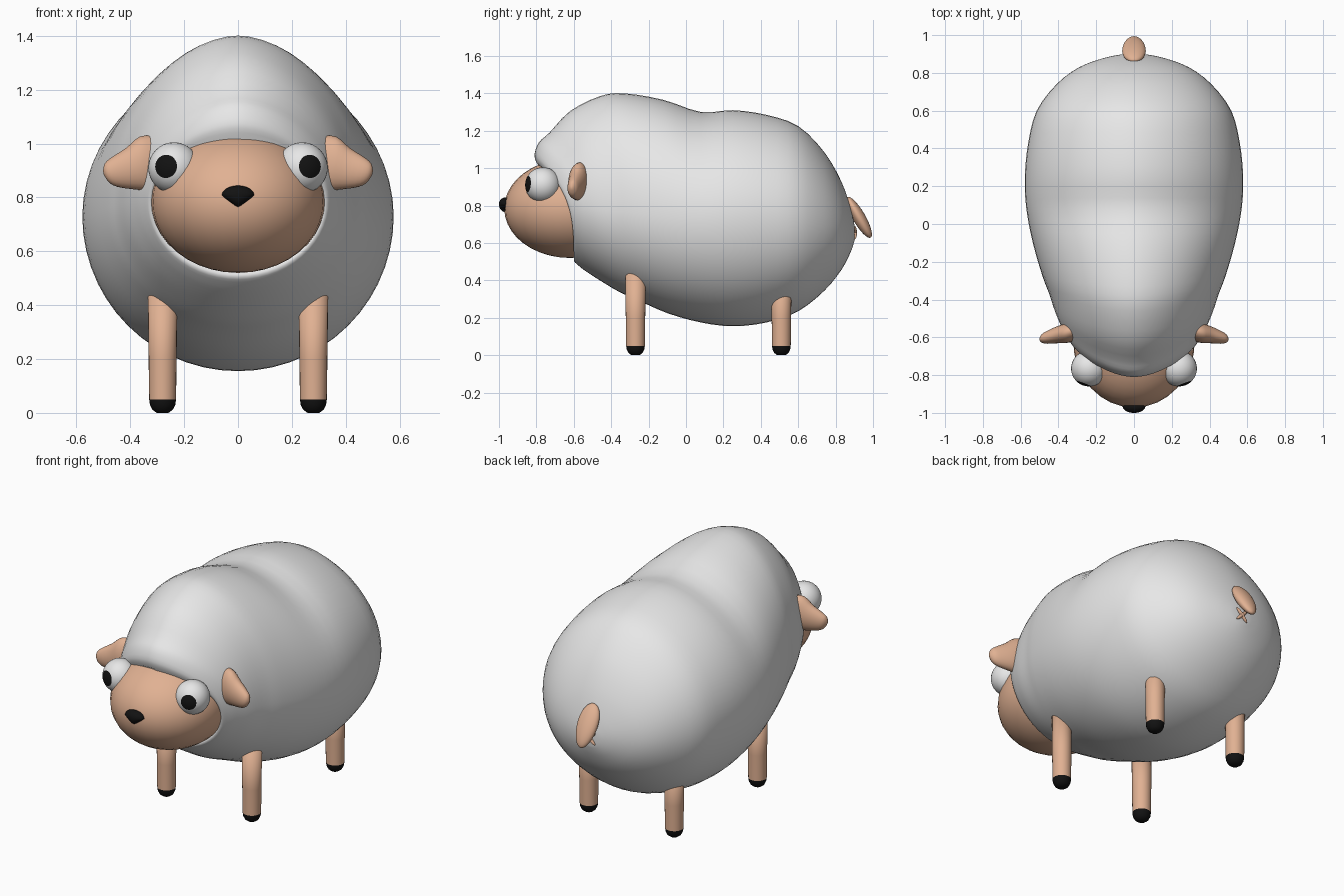
import bpy, bmesh, math
from mathutils import Vector, Matrix

if "Cube" in bpy.data.objects:
    bpy.data.objects.remove(bpy.data.objects["Cube"])


def material(name, rgb):
    m = bpy.data.materials.new(name)
    m.diffuse_color = (*rgb, 1)
    m.use_nodes = True
    m.node_tree.nodes["Principled BSDF"].inputs["Base Color"].default_value = m.diffuse_color
    return m


WOOL = material("wool_white", (0.8, 0.8, 0.8))
SKIN = material("skin_tan", (0.75, 0.44, 0.29))
BLACK = material("black", (0.006, 0.006, 0.006))


def finish(bm, name, mats, rule=None):
    """Turn a bmesh into a smooth object; rule(centre) picks the material."""
    bmesh.ops.recalc_face_normals(bm, faces=bm.faces)
    for f in bm.faces:
        f.smooth = True
        if rule:
            f.material_index = rule(f.calc_center_median())
    me = bpy.data.meshes.new(name)
    bm.to_mesh(me)
    bm.free()
    for m in mats:
        me.materials.append(m)
    ob = bpy.data.objects.new(name, me)
    bpy.context.collection.objects.link(ob)
    return ob


def loft(name, rings, mats, rule=None):
    """Skin a list of closed rings and cap both ends."""
    bm = bmesh.new()
    vs = [[bm.verts.new(p) for p in r] for r in rings]
    n = len(vs[0])
    for a, b in zip(vs, vs[1:]):
        for i in range(n):
            j = (i + 1) % n
            bm.faces.new((a[i], a[j], b[j], b[i]))
    bm.faces.new(vs[0])
    bm.faces.new(vs[-1])
    return finish(bm, name, mats, rule)


def ball(name, centre, radii, mat, rot=Matrix(), shape=None):
    """Ellipsoid, optionally reshaped on the unit sphere, then rotated."""
    bm = bmesh.new()
    bmesh.ops.create_uvsphere(bm, u_segments=32, v_segments=20, radius=1)
    if shape:
        for v in bm.verts:
            v.co = shape(v.co)
    bm.transform(Matrix.Translation(centre) @ rot @ Matrix.Diagonal((*radii, 1)))
    return finish(bm, name, [mat])


def smooth_keys(keys, steps):
    """Catmull-Rom interpolation between key tuples."""
    out = []
    for i in range(len(keys) - 1):
        q = [keys[max(0, min(len(keys) - 1, i + k))] for k in (-1, 0, 1, 2)]
        for s in range(steps):
            t = s / steps
            out.append([0.5 * (2 * b + (c - a) * t + (2 * a - 5 * b + 4 * c - d) * t * t
                               + (3 * b - a - 3 * c + d) * t ** 3) for a, b, c, d in zip(*q)])
    return out + [list(keys[-1])]


# Wool body: top y, top z, bottom y, bottom z, half width, height of widest point
BODY = [
    (-.80, 1.03, -.59, .53, .315, .79), (-.81, 1.075, -.60, .505, .33, .79),
    (-.785, 1.14, -.57, .475, .355, .79), (-.73, 1.19, -.53, .445, .38, .79),
    (-.62, 1.305, -.46, .40, .415, .78), (-.46, 1.385, -.36, .34, .45, .77),
    (-.33, 1.40, -.27, .30, .485, .76), (-.12, 1.365, -.10, .225, .535, .74),
    (.08, 1.30, .08, .175, .57, .73), (.25, 1.31, .25, .155, .578, .73),
    (.43, 1.285, .43, .175, .56, .73), (.60, 1.225, .60, .235, .515, .72),
    (.74, 1.085, .74, .345, .41, .70), (.83, .93, .83, .455, .29, .68),
    (.88, .79, .88, .55, .155, .67), (.90, .70, .90, .61, .05, .66),
]


def body_ring(k, n=56):
    yt, zt, yb, zb, w, zc = k
    ring = []
    for i in range(n):
        a = 2 * math.pi * i / n
        c, s = math.cos(a), math.sin(a)
        z = zc + c * ((zt - zc) if c > 0 else (zc - zb))
        t = max(0, (z - zb) / (zt - zb))
        x = math.copysign(abs(s) ** (1.1 if c > 0 else 1), s) * w
        ring.append((x, yb + (yt - yb) * t ** 3, z))
    return ring


loft("wool_body", [body_ring(k) for k in smooth_keys(BODY, 3)], [WOOL])

# Face
ball("face", (0, -.62, .785), (.322, .352, .265), SKIN)

# Nose: rounded triangle, narrow at the bottom
ball("nose", (0, -.965, .808), (.06, .035, .036), BLACK,
     shape=lambda c: Vector((c.x * (1 + .7 * min(0, c.z)), c.y, c.z * (1 if c.z > 0 else 1.2))))


def circle(centre, u, v, n=24):
    return [Vector(centre) + Vector(u) * math.cos(2 * math.pi * i / n)
            + Vector(v) * math.sin(2 * math.pi * i / n) for i in range(n)]


# Ear sections: x, y, z, y radius, z radius
EAR = [(.29, -.56, .93, .05, .10), (.345, -.575, .926, .053, .10), (.40, -.585, .907, .046, .077),
       (.46, -.60, .894, .034, .054), (.488, -.606, .892, .022, .034), (.50, -.61, .892, .004, .006)]
# Leg sections: z, radius
LEG = [(0, .022), (.012, .038), (.03, .047), (.05, .05), (.052, .05), (.2, .052), (.45, .055)]

for s, side in ((-1, "left"), (1, "right")):
    # Eyes: sphere with its pole aimed where the pupil sits
    centre = Vector((s * .238, -.765, .91))
    aim = Vector((s * .033, -.09, .006)).normalized()
    bm = bmesh.new()
    bmesh.ops.create_uvsphere(bm, u_segments=32, v_segments=20, radius=.095)
    bm.transform(Matrix.Translation(centre) @ aim.to_track_quat('Z', 'Y').to_matrix().to_4x4())
    finish(bm, "eye_" + side, [WOOL, BLACK],
           lambda p: int((p - centre).normalized().dot(aim) > math.cos(math.radians(27))))

    # Ears
    loft("ear_" + side, [circle((s * x, y, z), (0, ry, 0), (s * .02 * rz / .1, 0, rz))
                         for x, y, z, ry, rz in smooth_keys(EAR, 3)], [SKIN])

    # Legs with black hooves
    for y, end in ((-.27, "front"), (.51, "back")):
        loft(f"{end}_leg_{side}", [circle((s * .28, y, z), (r, 0, 0), (0, r, 0)) for z, r in LEG],
             [SKIN, BLACK], lambda p: int(p.z < .051))

    # Small crossed crease under the tail
    ball("crease_" + side, (0, .902, .655), (.05, .012, .01), SKIN,
         Matrix.Rotation(s * math.radians(45), 4, 'Y'))

# Tail: flattened drop hanging off the rump
ball("tail", (0, .925, .737), (.062, .034, .125), SKIN, Matrix.Rotation(math.radians(30), 4, 'X'),
     shape=lambda c: Vector((c.x * (1 + .12 * c.z), c.y, c.z)))
